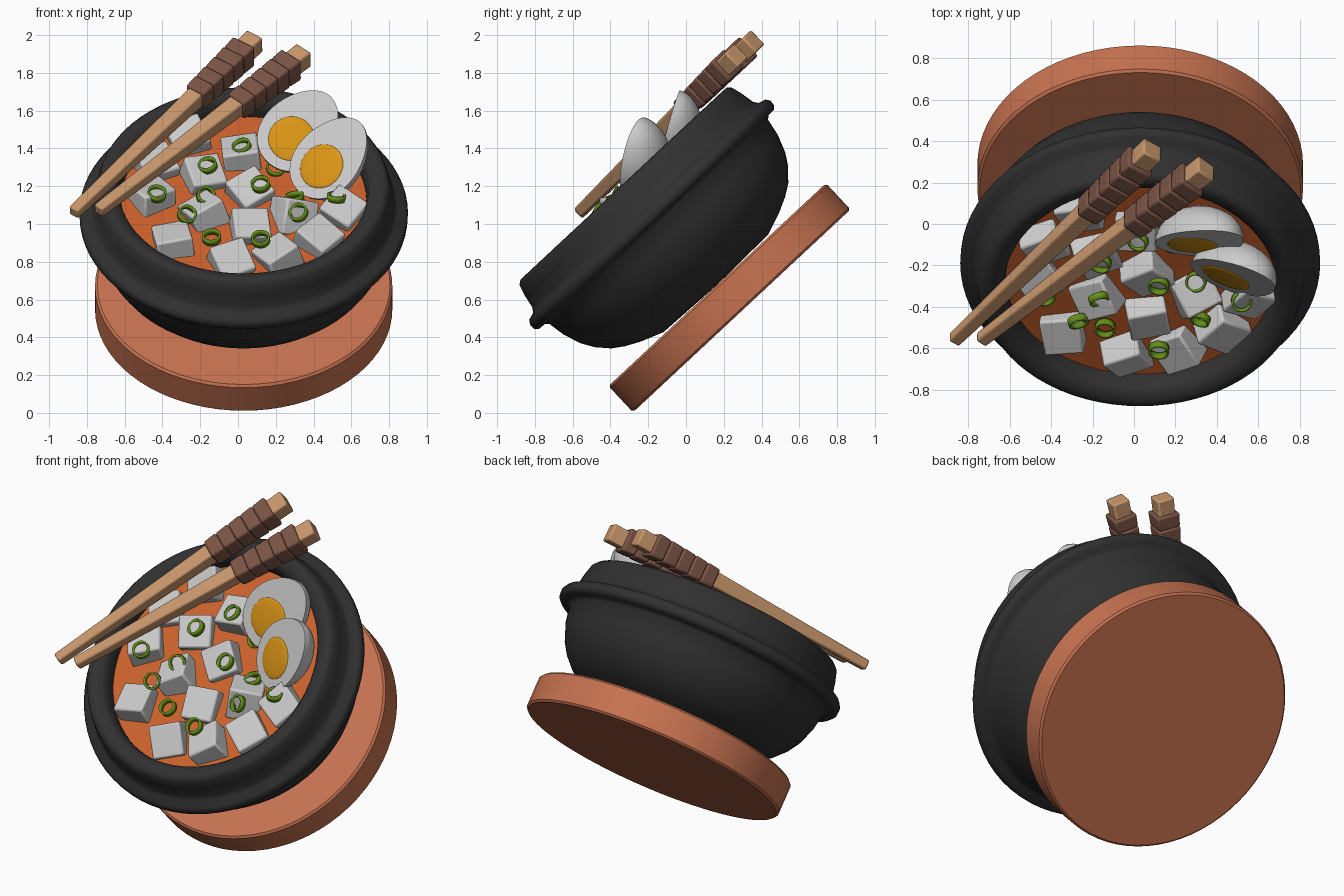
import bpy, bmesh, math, random
from mathutils import Matrix, Vector, Euler

if "Cube" in bpy.data.objects:
    bpy.data.objects.remove(bpy.data.objects["Cube"])

random.seed(4)
# Tilted frame shared by tray, bowl and soup (local z = bowl axis)
TILT = Matrix.Translation((0.03, 0.295, 0.54)) @ Matrix.Rotation(math.radians(43), 4, 'X')


def mat(name, r, g, b):
    m = bpy.data.materials.new(name)
    m.diffuse_color = (r, g, b, 1)
    m.use_nodes = True
    m.node_tree.nodes["Principled BSDF"].inputs["Base Color"].default_value = m.diffuse_color
    return m


CLAY = mat("clay", 0.57, 0.17, 0.08)
IRON = mat("black_iron", 0.03, 0.03, 0.03)
BROTH = mat("broth", 0.6, 0.12, 0.025)
YOLK = mat("yolk", 0.7, 0.3, 0.008)
GREEN = mat("green", 0.13, 0.28, 0.01)
WOOD = mat("wood", 0.58, 0.31, 0.15)
WRAP = mat("wrap", 0.2, 0.09, 0.06)


def make(name, bm, matrix, material=None, bevel=0, segments=2, angle=35):
    bmesh.ops.recalc_face_normals(bm, faces=bm.faces)
    me = bpy.data.meshes.new(name)
    bm.to_mesh(me)
    bm.free()
    ob = bpy.data.objects.new(name, me)
    bpy.context.collection.objects.link(ob)
    ob.matrix_world = matrix
    if material:
        me.materials.append(material)
    if bevel:
        b = ob.modifiers.new("bevel", 'BEVEL')
        b.width, b.segments = bevel, segments
    bpy.ops.object.select_all(action='DESELECT')
    ob.select_set(True)
    bpy.context.view_layer.objects.active = ob
    bpy.ops.object.shade_smooth_by_angle(angle=math.radians(angle))
    return ob


def lathe(name, profile, material, angle=35):
    bm = bmesh.new()
    vs = [bm.verts.new((r, 0, z)) for r, z in profile]
    es = [bm.edges.new(p) for p in zip(vs, vs[1:])]
    bmesh.ops.spin(bm, geom=vs + es, cent=(0, 0, 0), axis=(0, 0, 1),
                   angle=2 * math.pi, steps=72, use_merge=True)
    bmesh.ops.remove_doubles(bm, verts=bm.verts, dist=1e-4)
    return make(name, bm, TILT, material, angle=angle)


# Tray, bowl and soup
lathe("tray", [(0, 0), (.775, 0), (.787, .012), (.787, .178), (.775, .19), (0, .19)], CLAY)
lathe("bowl", [(0, .19), (.38, .2), (.5, .245), (.58, .285), (.64, .325), (.7, .39),
               (.74, .455), (.775, .55), (.792, .645), (.81, .66), (.85, .662), (.868, .68),
               (.87, .71), (.855, .733), (.815, .745), (.798, .77), (.785, .84), (.768, .9),
               (.75, .918), (.72, .92), (.68, .905), (.66, .88), (.65, .83), (.65, .74), (0, .7)],
      IRON, angle=60)
lathe("soup", [(0, .8), (.655, .8), (.655, .75), (0, .75)], BROTH)

# Tofu cubes: x, depth, spin (degrees), tilt strength
TOFU = [(-.37, -.35, 10, 12), (-.07, -.49, 25, 25), (.19, -.46, 35, 14), (.39, -.32, 50, 15),
        (.03, -.24, 8, 12), (-.2, -.12, 30, 22), (.03, .05, 35, 15), (.26, -.12, 15, 38),
        (.52, -.1, 55, 15), (-.49, 0, 30, 12), (-.22, .17, 20, 15), (-.01, .33, 5, 10),
        (-.47, .25, 25, 12), (-.29, .46, 20, 12)]
for i, (x, y, spin, tilt) in enumerate(TOFU):
    bm = bmesh.new()
    bmesh.ops.create_cube(bm, size=0.195)
    t = math.radians(tilt)
    rot = Euler((random.choice((-1, 1)) * t, random.uniform(-t, t), math.radians(spin))).to_matrix().to_4x4()
    make(f"tofu_{i}", bm, TILT @ Matrix.Translation((x, y, .79)) @ rot, bevel=.012)

# Spring onion rings, placed from front-view x and z
RINGS = [(-.43, 1.16), (-.16, 1.31), (.02, 1.41), (-.17, 1.15), (.12, 1.21), (.2, 1.30),
         (-.27, 1.05), (-.14, .93), (.12, .92), (.30, 1.14), (.32, 1.06), (.52, 1.14)]
for i, (x, z) in enumerate(RINGS):
    h = .83 if i in (5, 7, 9) else .895
    s = (z - .54 - .731 * h) / .682
    bm = bmesh.new()
    bmesh.ops.create_cone(bm, cap_ends=False, segments=24, radius1=.05, radius2=.05, depth=.035)
    rot = Euler((random.uniform(-.5, .5), random.uniform(-.4, .4), 0)).to_matrix().to_4x4()
    ob = make(f"onion_ring_{i}", bm, TILT @ Matrix.Translation((x - .03, s, h)) @ rot, GREEN)
    ob.modifiers.new("wall", 'SOLIDIFY').thickness = .011


# Halved eggs: flat face at local z = 0, pointed end along local y
def egg(name, centre, normal, up):
    n = Vector(normal).normalized()
    u = Vector(up)
    u = (u - n * u.dot(n)).normalized()
    m = Matrix((u.cross(n), u, n)).transposed().to_4x4()
    m.translation = centre
    bm = bmesh.new()
    bmesh.ops.create_uvsphere(bm, u_segments=40, v_segments=24, radius=1)
    cut = bmesh.ops.bisect_plane(bm, geom=bm.verts[:] + bm.edges[:] + bm.faces[:], dist=1e-4,
                                 plane_co=(0, 0, 0), plane_no=(0, 0, 1), clear_outer=True)
    bmesh.ops.contextual_create(bm, geom=[e for e in cut["geom_cut"] if isinstance(e, bmesh.types.BMEdge)])
    for v in bm.verts:
        k = 1 - .13 * v.co.y
        v.co = (v.co.x * .19 * k, v.co.y * .245, v.co.z * .18 * k)
    make(name + "_white", bm, m, angle=40)
    bm = bmesh.new()
    bmesh.ops.create_uvsphere(bm, u_segments=32, v_segments=16, radius=.122)
    bmesh.ops.scale(bm, vec=(1, 1, .1), verts=bm.verts)
    make(name + "_yolk", bm, m @ Matrix.Translation((0, -.065, 0)), YOLK, angle=80)


egg("egg_back", (.325, -.09, 1.5), (-.05, -.95, .28), (.65, 0, .8))
egg("egg_front", (.485, -.26, 1.355), (-.36, -.88, .3), (.65, 0, .75))


# Chopsticks: tapered square rods with wrapped grips
def rod(name, frame, z0, z1, w0, w1, material, bevel):
    bm = bmesh.new()
    bmesh.ops.create_cube(bm, size=1)
    for v in bm.verts:
        top = v.co.z > 0
        w = w1 if top else w0
        v.co = (v.co.x * w, v.co.y * w, z1 if top else z0)
    make(name, bm, frame, material, bevel=bevel)


def chopstick(name, tip, end):
    tip, end = Vector(tip), Vector(end)
    z = (end - tip).normalized()
    length = (end - tip).length
    n = TILT.to_3x3() @ Vector((0, 0, 1))
    y = (n - z * n.dot(z)).normalized()
    f = Matrix((y.cross(z), y, z)).transposed().to_4x4()
    f.translation = tip
    rod(name, f, 0, length, .06, .105, WOOD, .01)
    a, step = .67 * length, .054 * length
    for i in range(5):
        w = .118 + .004 * i
        rod(f"{name}_wrap_{i}", f, a + i * step, a + (i + 1) * step, w, w + .008, WRAP, .012)


chopstick("chopstick_left", (-.87, -.56, 1.06), (.09, .36, 1.97))
chopstick("chopstick_right", (-.74, -.56, 1.07), (.35, .27, 1.895))
